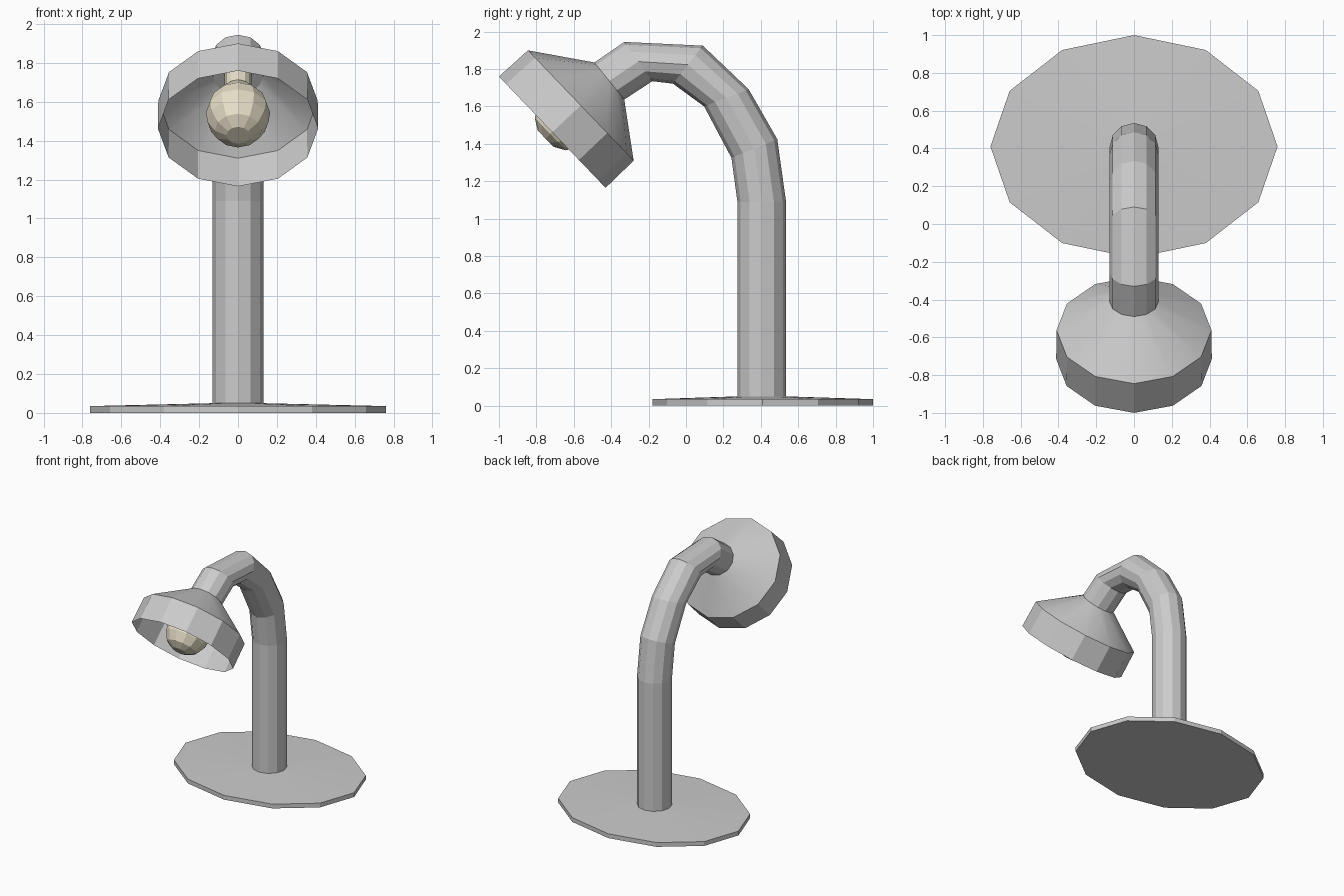
import bpy, bmesh
from math import sin, cos, pi, radians, hypot
from mathutils import Vector

if "Cube" in bpy.data.objects:
    bpy.data.objects.remove(bpy.data.objects["Cube"])

SIDES = 12


def loft(name, rings, cap_start=True, cap_end=True):
    """Skin 12-sided rings; each ring is (far point, near point, x radius) with points as (y, z)."""
    bm = bmesh.new()
    loops = []
    for far, near, rx in rings:
        a, b = Vector(far), Vector(near)
        c, h = (a + b) / 2, (a - b) / 2
        loop = []
        for i in range(SIDES):
            t = 2 * pi * i / SIDES
            p = c + h * cos(t)
            loop.append(bm.verts.new((rx * sin(t), p.x, p.y)))
        loops.append(loop)
    for l0, l1 in zip(loops, loops[1:]):
        for i in range(SIDES):
            j = (i + 1) % SIDES
            bm.faces.new((l0[i], l0[j], l1[j], l1[i]))
    if cap_start:
        bm.faces.new(loops[0])
    if cap_end:
        bm.faces.new(loops[-1])
    bmesh.ops.recalc_face_normals(bm, faces=bm.faces)
    me = bpy.data.meshes.new(name)
    bm.to_mesh(me)
    bm.free()
    ob = bpy.data.objects.new(name, me)
    bpy.context.collection.objects.link(ob)
    return ob


# oval base, rising slightly towards the post
loft("base", [((1.0, 0), (-0.18, 0), 0.76),
              ((1.0, 0.035), (-0.18, 0.035), 0.76),
              ((0.535, 0.05), (0.275, 0.05), 0.13)])

# post and bent arm down to the shade
arm = [((0.535, 0.04), (0.275, 0.04)),
       ((0.535, 1.09), (0.275, 1.09)),
       ((0.488, 1.425), (0.243, 1.325)),
       ((0.335, 1.692), (0.097, 1.60)),
       ((0.09, 1.925), (-0.07, 1.722)),
       ((-0.33, 1.945), (-0.18, 1.735)),
       ((-0.49, 1.835), (-0.33, 1.637))]
loft("arm", [(a, b, 0.13) for a, b in arm])

# open shade: cone from the neck plus a straight rim
shade = loft("shade", [((-0.49, 1.835), (-0.33, 1.637), 0.13),
                       ((-0.845, 1.90), (-0.28, 1.31), 0.41),
                       ((-1.0, 1.76), (-0.43, 1.165), 0.412)],
             cap_start=False, cap_end=False)
bpy.context.view_layer.objects.active = shade
shade.select_set(True)
bpy.ops.object.shade_smooth_by_angle(angle=radians(29))

# bulb, turned about the shade axis: (distance beyond the rim plane, radius)
rim = Vector((-0.715, 1.4625))
axis = Vector((-0.722, -0.692))
across = Vector((-0.692, 0.722))
profile = [(0.05, 0.06), (0.015, 0.12), (-0.055, 0.158), (-0.12, 0.165),
           (-0.19, 0.145), (-0.25, 0.10), (-0.29, 0.07), (-0.40, 0.07)]
rings = []
for d, r in profile:
    c = rim + axis * d
    rings.append((c + across * r, c - across * r, r))
bulb = loft("bulb", rings)
mat = bpy.data.materials.new("warm_glass")
mat.diffuse_color = (0.80, 0.74, 0.58, 1)
mat.use_nodes = True
mat.node_tree.nodes["Principled BSDF"].inputs["Base Color"].default_value = mat.diffuse_color
bulb.data.materials.append(mat)
